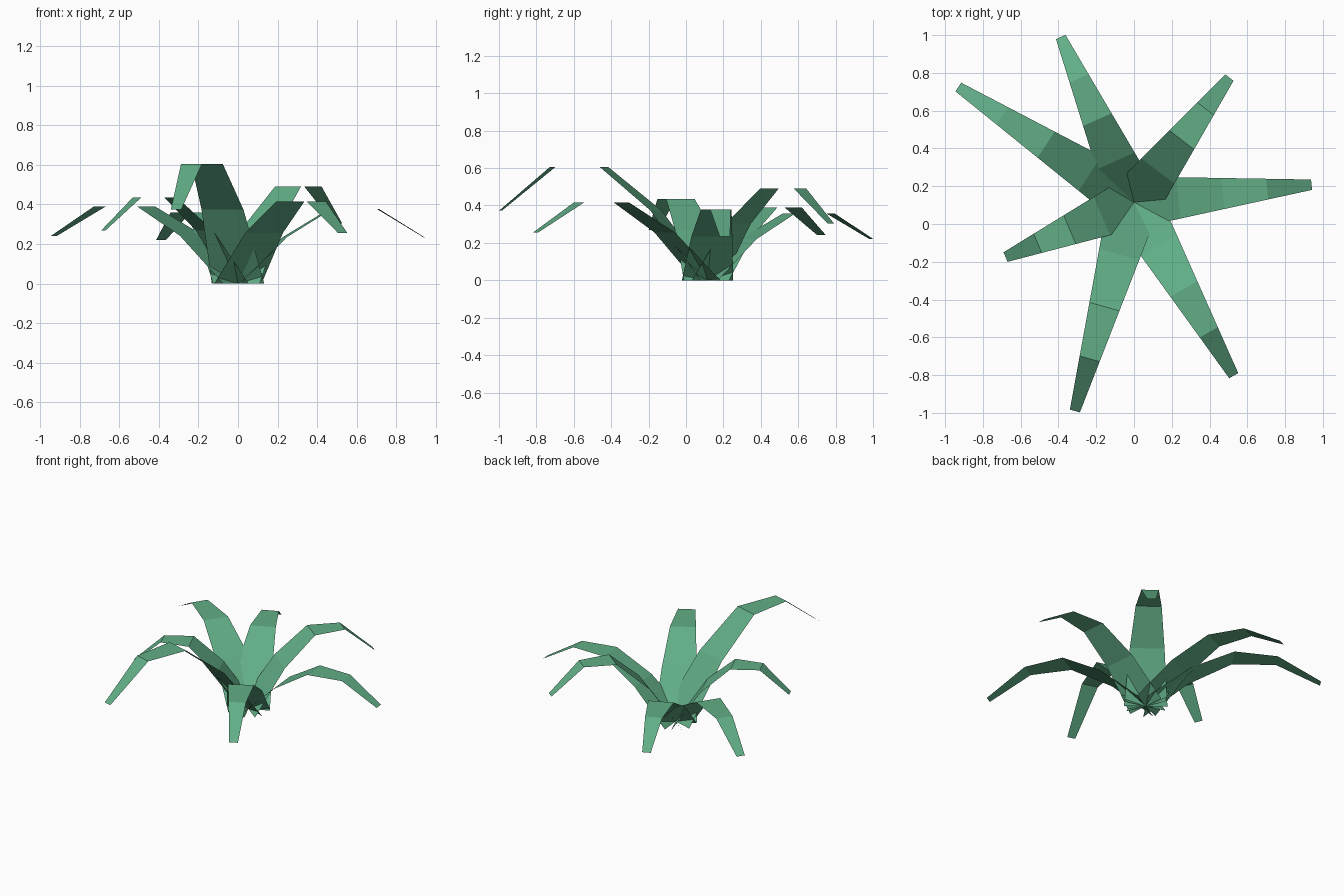
import bpy, math
from mathutils import Vector

if "Cube" in bpy.data.objects:
    bpy.data.objects.remove(bpy.data.objects["Cube"])

green = bpy.data.materials.new("leaf_green")
green.diffuse_color = (0.12, 0.42, 0.24, 1)
green.use_nodes = True
green.node_tree.nodes["Principled BSDF"].inputs["Base Color"].default_value = green.diffuse_color

ROOT = Vector((0, 0.115, 0))
BASE_WIDTH = 0.275
STEPS = 4


def leaf(name, tip_x, tip_y, peak):
    """Flat arching strip that tapers from the root to the tip."""
    reach = Vector((tip_x, tip_y, 0)) - ROOT
    side = Vector((-reach.y, reach.x, 0)).normalized()
    height = peak / math.sin(math.radians(72))
    verts = []
    for i in range(STEPS + 1):
        p = ROOT + reach * i / STEPS
        p.z = height * math.sin(math.pi * i / 5)
        half = BASE_WIDTH / 2 * (1 - i / 5)
        verts += [p - side * half, p + side * half]
    faces = [(2 * i, 2 * i + 2, 2 * i + 3, 2 * i + 1) for i in range(STEPS)]
    mesh = bpy.data.meshes.new(name)
    mesh.from_pydata(verts, [], faces)
    mesh.materials.append(green)
    bpy.context.collection.objects.link(bpy.data.objects.new(name, mesh))


# Rosette of leaves: tip x, tip y, height of the arch
leaves = [
    (0.94, 0.208, 0.378),
    (0.505, 0.775, 0.49),
    (-0.388, 0.99, 0.358),
    (-0.93, 0.725, 0.39),
    (-0.68, -0.175, 0.435),
    (-0.313, -0.99, 0.605),
    (0.528, -0.803, 0.415),
]
for n, spec in enumerate(leaves, 1):
    leaf(f"leaf_{n}", *spec)
